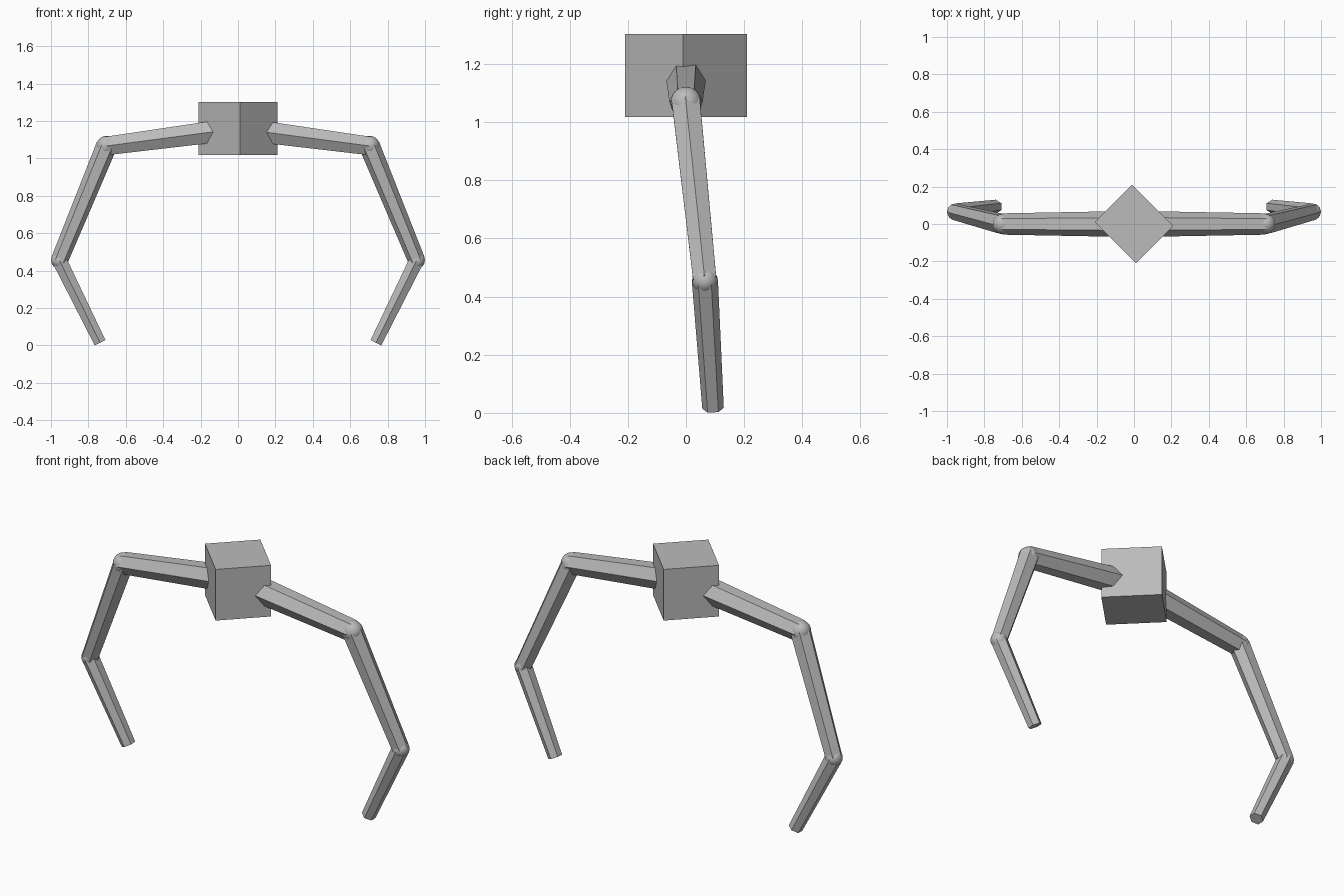
import bpy, bmesh, math
from mathutils import Vector, Matrix

if "Cube" in bpy.data.objects:
    bpy.data.objects.remove(bpy.data.objects["Cube"])

grey = bpy.data.materials.new("plain grey")
grey.diffuse_color = (0.5, 0.5, 0.5, 1)
grey.use_nodes = True
grey.node_tree.nodes["Principled BSDF"].inputs["Base Color"].default_value = grey.diffuse_color


def add_object(name, bm):
    mesh = bpy.data.meshes.new(name)
    bmesh.ops.recalc_face_normals(bm, faces=bm.faces)
    bm.to_mesh(mesh)
    bm.free()
    mesh.materials.append(grey)
    obj = bpy.data.objects.new(name, mesh)
    bpy.context.collection.objects.link(obj)
    return obj


def hex_rod(name, a, b, ra, rb, corner):
    """Tapered six-sided rod from a to b, one corner facing `corner`."""
    a, b = Vector(a), Vector(b)
    axis = (b - a).normalized()
    u = Vector(corner)
    u = (u - axis * u.dot(axis)).normalized()
    v = axis.cross(u)
    bm = bmesh.new()
    rings = []
    for p, r in ((a, ra), (b, rb)):
        rings.append([bm.verts.new(p + r * (u * math.cos(k * math.pi / 3) + v * math.sin(k * math.pi / 3)))
                      for k in range(6)])
    for k in range(6):
        n = (k + 1) % 6
        bm.faces.new((rings[0][k], rings[0][n], rings[1][n], rings[1][k]))
    for ring in rings:
        bm.faces.new(ring)
    return add_object(name, bm)


def ball(name, centre, r):
    bm = bmesh.new()
    bmesh.ops.create_uvsphere(bm, u_segments=24, v_segments=12, radius=r,
                              matrix=Matrix.Translation(centre))
    for f in bm.faces:
        f.smooth = True
    return add_object(name, bm)


# Central box, turned so a corner faces forward
bm = bmesh.new()
bmesh.ops.create_cube(bm, size=1, matrix=Matrix.Translation((0, 0, 1.16))
                      @ Matrix.Rotation(math.pi / 4, 4, 'Z')
                      @ Matrix.Diagonal((0.283, 0.311, 0.284, 1)))
add_object("body", bm)

# Two mirrored three-part legs with ball joints
for side, s in (("left", -1), ("right", 1)):
    hip = (0, 0, 1.16)
    knee = (0.703 * s, 0, 1.067)
    ankle = (0.955 * s, 0.065, 0.455)
    foot = (0.738 * s, 0.093, 0.016)
    hex_rod(side + "_upper_leg", hip, knee, 0.07, 0.057, (0, 1, 0))
    hex_rod(side + "_middle_leg", knee, ankle, 0.056, 0.046, (s, 0, 0))
    hex_rod(side + "_lower_leg", ankle, foot, 0.045, 0.037, (0, 1, 0))
    ball(side + "_knee_joint", knee, 0.054)
    ball(side + "_ankle_joint", ankle, 0.044)
